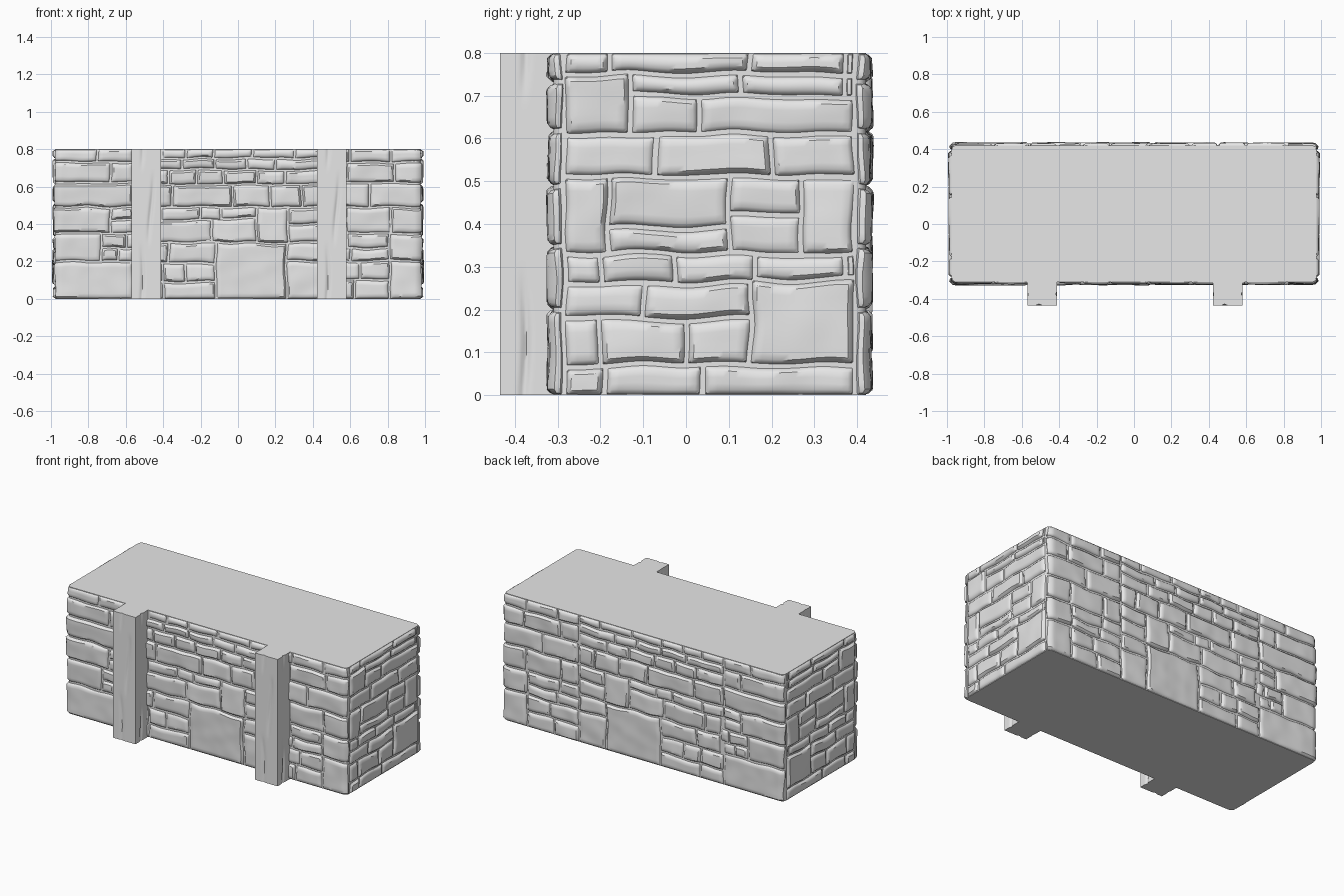
import bpy
import bmesh
import math
import random
from mathutils import Vector, noise

random.seed(4)
if "Cube" in bpy.data.objects:
    bpy.data.objects.remove(bpy.data.objects["Cube"], do_unlink=True)

HEIGHT = 0.8
HALF_X, HALF_Y = 0.975, 0.365
MID_Y = 0.055
RADIUS = 0.025
ARC = RADIUS * math.pi / 2
GAP = 0.003

grey = bpy.data.materials.new("plain_grey")
grey.use_nodes = True
grey.diffuse_color = (0.8, 0.8, 0.8, 1)
grey.node_tree.nodes["Principled BSDF"].inputs["Base Color"].default_value = grey.diffuse_color


def finish(bm, name, location=(0, 0, 0), angle=40):
    """Turn a bmesh into a grey object with sharp creases kept."""
    mesh = bpy.data.meshes.new(name)
    bm.to_mesh(mesh)
    bm.free()
    mesh.materials.append(grey)
    obj = bpy.data.objects.new(name, mesh)
    obj.location = location
    bpy.context.collection.objects.link(obj)
    bpy.ops.object.select_all(action="DESELECT")
    obj.select_set(True)
    bpy.context.view_layer.objects.active = obj
    bpy.ops.object.shade_smooth_by_angle(angle=math.radians(angle))
    return obj


def skin(tangent, normal, half, depth, u, z, h):
    """Point on a wall face, wrapping round the rounded corners."""
    side = math.copysign(1, u)
    over = abs(u) - (half - RADIUS)
    if over <= 0:
        p = normal * (depth + h) + tangent * u
    else:
        a = min(over, ARC) / RADIUS
        out = normal * math.cos(a) + tangent * side * math.sin(a)
        p = (tangent * side * (half - RADIUS) + normal * (depth - RADIUS)
             + out * (RADIUS + h) - normal * max(0, over - ARC))
    return p + Vector((0, 0, z))


def ticks(a, b):
    """Grid lines that crowd together at the stone's rim."""
    rim = (0, 0.005, 0.013)
    lo, hi = a + rim[-1], b - rim[-1]
    n = max(1, math.ceil((hi - lo) / 0.016))
    inner = [lo + (hi - lo) * i / n for i in range(1, n)]
    return [a + r for r in rim] + inner + [b - r for r in reversed(rim)]


def add_stone(bm, face, u0, u1, z0, z1):
    """One pillowed, slightly tilted stone with a worn surface."""
    us, zs = ticks(u0, u1), ticks(z0, z1)
    top = random.uniform(0.009, 0.016)
    tilt_u, tilt_z = random.uniform(-0.02, 0.02), random.uniform(-0.05, 0.05)
    seed = Vector((0, random.uniform(0, 50), 0))
    grid = []
    for z in zs:
        row = []
        for u in us:
            d = min(u - u0, u1 - u, z - z0, z1 - z)
            rise = math.sqrt(max(0, min(1, d / 0.014)))
            q = Vector((u, 0, z))
            h = top + tilt_u * (u - (u0 + u1) / 2) + tilt_z * (z - (z0 + z1) / 2)
            h += 0.004 * noise.noise(q * 11 + seed)
            h = min(h, 0.021)
            # a shared wobble keeps neighbouring joints parallel
            hold = max(0, min(1, z / 0.04, (HEIGHT - z) / 0.04))
            du = 0.009 * noise.noise(q * 9)
            dz = 0.009 * hold * noise.noise(q * 8 + Vector((7, 3, 1)))
            row.append(bm.verts.new(skin(*face, u + du, z + dz, -0.006 + (h + 0.006) * rise)))
        grid.append(row)
    for low, high in zip(grid, grid[1:]):
        for i in range(len(us) - 1):
            bm.faces.new((low[i], low[i + 1], high[i + 1], high[i]))


def build_wall(name, courses, face, limit, shift, axis):
    """Lay courses (bottom, top, joints...) in hundredths, then mirror them."""
    bm = bmesh.new()
    for bottom, top, *joints in courses:
        z0 = bottom / 100 + (GAP if bottom else 0)
        z1 = top / 100 - (GAP if top < 80 else 0)
        edges = [max(-limit, min(limit, j / 100 - shift)) for j in joints]
        for a, b in zip(edges, edges[1:]):
            add_stone(bm, face, a + GAP, b - GAP, z0, z1)
    obj = finish(bm, name, (0, MID_Y, 0))
    mirror = obj.modifiers.new("opposite_wall", "MIRROR")
    mirror.use_axis = [i == axis for i in range(3)]
    mirror.use_mirror_merge = False


# Mortar core with rounded corners
bm = bmesh.new()
outline = []
for quarter, (sx, sy) in enumerate(((1, 1), (-1, 1), (-1, -1), (1, -1))):
    for step in range(5):
        a = (quarter + step / 4) * math.pi / 2
        outline.append(bm.verts.new((sx * (HALF_X - RADIUS) + RADIUS * math.cos(a),
                                     sy * (HALF_Y - RADIUS) + RADIUS * math.sin(a), 0)))
base = bm.faces.new(outline)
raised = bmesh.ops.extrude_face_region(bm, geom=[base])["geom"]
bmesh.ops.translate(bm, vec=(0, 0, HEIGHT),
                    verts=[v for v in raised if isinstance(v, bmesh.types.BMVert)])
bmesh.ops.recalc_face_normals(bm, faces=bm.faces)
finish(bm, "mortar_core", (0, MID_Y, 0))

# Stone courses of the long walls: left, middle and right stretches
left = [(0, 20, -110, -56), (20, 35, -110, -73), (20, 27, -73, -64, -56),
        (27, 35, -73, -60, -54), (35, 49, -110, -68), (35, 42, -68, -56),
        (42, 49, -68, -56), (49, 62, -110, -56), (62, 73, -110, -68, -56),
        (73, 80, -110, -75, -56)]
middle = [(0, 9, -56, -40, -12), (9, 19, -56, -40, -28, -12), (19, 30, -54, -37, -12),
          (0, 30, -12, 26), (0, 20, 26, 45), (20, 30, 26, 45),
          (30, 42, -54, -43, -14), (30, 43, -14, 10), (30, 49, 10, 27),
          (30, 40, 27, 45), (40, 49, 27, 45), (42, 49, -56, -41, -20, -9),
          (43, 49, -9, 10), (49, 61, -56, -35, -3, 17, 34, 45),
          (61, 69, -56, -37, -22, -8, 10, 25, 45),
          (69, 75, -56, -30, -12, 5, 20, 45), (75, 80, -56, -41, -28, -13, 8, 30, 45)]
right = [(0, 10, 45, 62, 81), (10, 20, 45, 65, 81), (20, 27, 45, 60, 81),
         (27, 35, 45, 58, 81), (0, 20, 81, 110), (20, 35, 81, 110),
         (35, 49, 45, 58, 82, 110), (49, 62, 45, 70, 110),
         (62, 73, 45, 58, 84, 110), (73, 80, 45, 60, 82, 110)]
X, Y = Vector((1, 0, 0)), Vector((0, 1, 0))
build_wall("long_wall_stones", left + middle + right, (X, -Y, HALF_X, HALF_Y),
           HALF_X - RADIUS + ARC, 0, 1)

# Stone courses of the end walls
ends = [(0, 7, -40, -19, 4, 60), (7, 18, -40, -20, 0, 15), (7, 27, 15, 60),
        (18, 26, -40, -10, 15), (26, 33, -40, -20, -3, 16), (27, 33, 16, 37, 60),
        (33, 51, -40, -18), (33, 39, -18, 10), (39, 51, -18, 10), (33, 42, 10, 27),
        (42, 51, 10, 27), (33, 51, 27, 60), (51, 61, -40, -7, 20, 60),
        (61, 75, -40, -13), (61, 70, -13, 3, 60), (70, 75, -13, 13, 37, 60),
        (75, 80, -40, -18, 15, 37, 60)]
build_wall("end_wall_stones", ends, (Y, X, HALF_Y, HALF_X), HALF_Y - RADIUS, MID_Y, 0)


# Timber posts with wavy grain grooves
def groove(u, z, centre, phase):
    line = centre + 0.012 * math.sin(z * 9 + phase)
    fade = max(0, math.sin(z * 8 + phase * 2))
    return 0.009 * fade * math.exp(-((u - line) / 0.009) ** 2)


def build_post(name, x, phase):
    width, depth, front = 0.158, 0.135, -0.435
    cols, levels = 24, 40
    bm = bmesh.new()
    rings = []
    for k in range(levels + 1):
        z = HEIGHT * k / levels
        pts = []
        for i in range(cols + 1):
            y = depth * (1 - i / cols)
            pts.append((-width / 2 + groove(y, z, 0.05, phase + 1), front + y))
        for i in range(1, cols):
            u = width * (i / cols - 0.5)
            dent = groove(u, z, -0.03, phase) + groove(u, z, 0.025, phase + 1.6)
            pts.append((u, front + dent))
        for i in range(cols + 1):
            y = depth * i / cols
            pts.append((width / 2 - groove(y, z, 0.05, phase), front + y))
        rings.append([bm.verts.new((px, py, z)) for px, py in pts])
    n = len(rings[0])
    for low, high in zip(rings, rings[1:]):
        for i in range(n):
            j = (i + 1) % n
            bm.faces.new((low[i], low[j], high[j], high[i]))
    bm.faces.new(rings[-1])
    bm.faces.new(list(reversed(rings[0])))
    bmesh.ops.recalc_face_normals(bm, faces=bm.faces)
    finish(bm, name, (x, 0, 0), 50)


build_post("left_post", 0.502, 0.4)
build_post("right_post", -0.49, 0.4)
